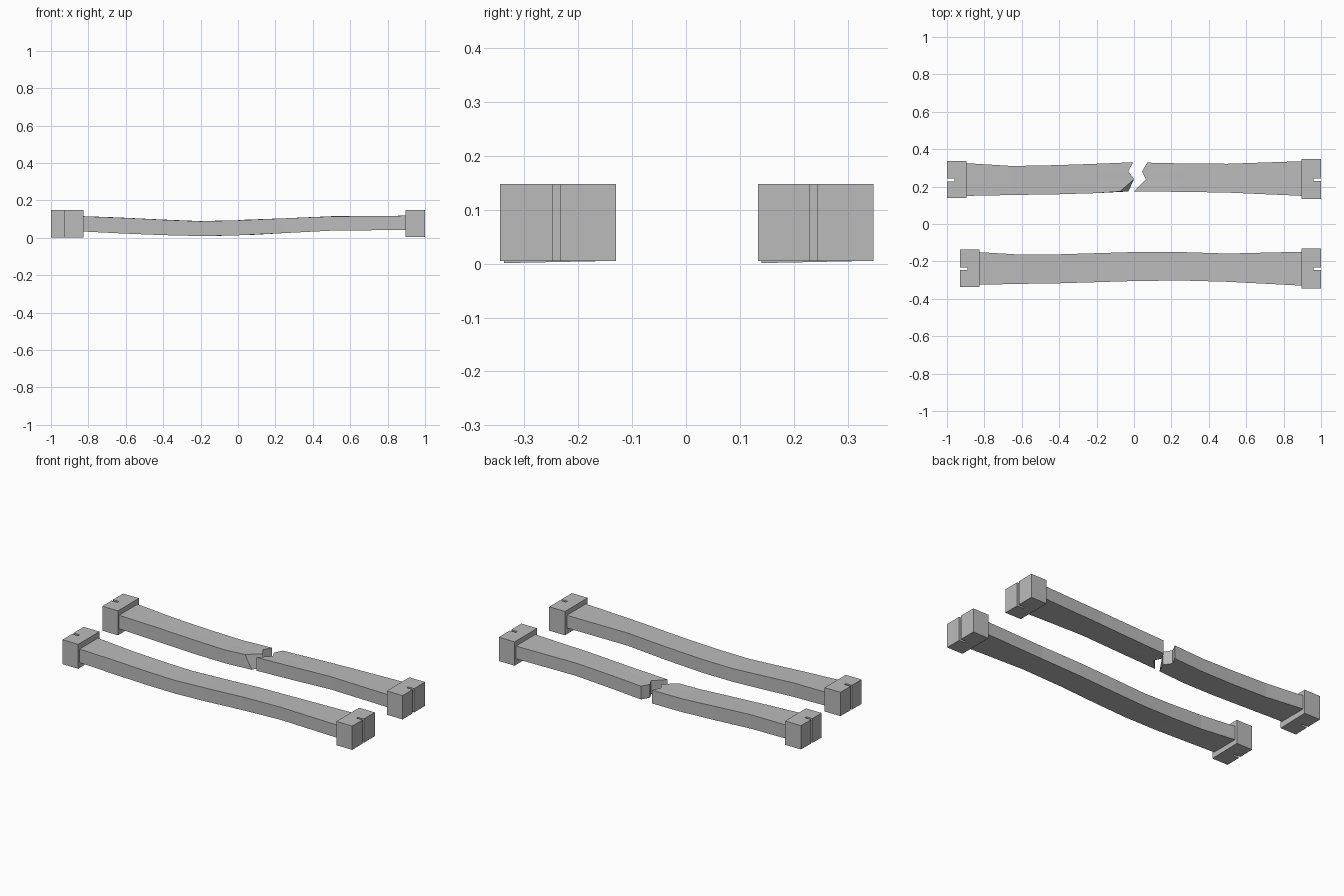
import bpy
import bmesh

if "Cube" in bpy.data.objects:
    bpy.data.objects.remove(bpy.data.objects["Cube"])

GREY = (0.5, 0.5, 0.5, 1)
mat = bpy.data.materials.new("plain grey")
mat.use_nodes = True
mat.diffuse_color = GREY
mat.node_tree.nodes["Principled BSDF"].inputs["Base Color"].default_value = GREY


def finish(name, bm):
    bmesh.ops.recalc_face_normals(bm, faces=bm.faces)
    mesh = bpy.data.meshes.new(name)
    bm.to_mesh(mesh)
    bm.free()
    mesh.materials.append(mat)
    obj = bpy.data.objects.new(name, mesh)
    bpy.context.collection.objects.link(obj)


def end_cap(name, inner, outer, y0, y1, slot_y, tilt=0.0):
    """Block with a narrow upright slot cut into its outer face."""
    deep = outer + (0.04 if inner > outer else -0.04)
    h = 0.007
    outline = [(inner, y0), (outer, y0), (outer, slot_y - h), (deep, slot_y - h),
               (deep, slot_y + h), (outer, slot_y + h), (outer, y1), (inner, y1)]
    bm = bmesh.new()
    low = [bm.verts.new((x, y, 0.005 - tilt * (y1 - y) / (y1 - y0))) for x, y in outline]
    high = [bm.verts.new((x, y, 0.148)) for x, y in outline]
    bm.faces.new(low)
    bm.faces.new(high)
    for i in range(len(low)):
        j = (i + 1) % len(low)
        bm.faces.new((low[i], low[j], high[j], high[i]))
    finish(name, bm)


def beam(name, stations, columns=(0, 1), jag_top=None, jag_low=None):
    """Loft of box sections; the last section may be a jagged break."""
    bm = bmesh.new()
    rings = []
    for k, (x, y0, y1, z0, z1) in enumerate(stations):
        broken = jag_top is not None and k == len(stations) - 1
        ring = []
        for i, t in enumerate(columns):
            ring.append(bm.verts.new((jag_low[i] if broken else x, y0 + t * (y1 - y0), z0)))
        for i, t in reversed(list(enumerate(columns))):
            ring.append(bm.verts.new((jag_top[i] if broken else x, y0 + t * (y1 - y0), z1)))
        rings.append(ring)
    n = len(rings[0])
    for a, b in zip(rings, rings[1:]):
        for i in range(n):
            j = (i + 1) % n
            bm.faces.new((a[i], a[j], b[j], b[i]))
    for ring in (rings[0], rings[-1]):
        for i in range(len(columns) - 1):
            bm.faces.new((ring[i], ring[i + 1], ring[n - 2 - i], ring[n - 1 - i]))
    finish(name, bm)


# Whole beam: x, front edge, back edge, underside, top
beam("whole_beam", [
    (-0.84, -0.325, -0.150, 0.034, 0.115), (-0.6, -0.320, -0.164, 0.022, 0.106),
    (-0.4, -0.317, -0.162, 0.014, 0.096), (-0.2, -0.311, -0.156, 0.009, 0.088),
    (0.0, -0.305, -0.150, 0.013, 0.093), (0.25, -0.302, -0.150, 0.025, 0.104),
    (0.5, -0.309, -0.158, 0.038, 0.114), (0.91, -0.330, -0.148, 0.042, 0.118)])
end_cap("whole_beam_right_cap", -0.825, -0.93, -0.338, -0.137, -0.24, 0.004)
end_cap("whole_beam_left_cap", 0.895, 1.0, -0.345, -0.13, -0.24)

# Broken beam: two halves with a jagged gap between them
COLUMNS = (0, 0.42, 0.69, 1)
beam("broken_beam_right_half", [
    (-0.91, 0.150, 0.326, 0.037, 0.118), (-0.65, 0.155, 0.310, 0.025, 0.109),
    (-0.4, 0.159, 0.315, 0.014, 0.097), (-0.2, 0.165, 0.322, 0.009, 0.089),
    (0, 0.174, 0.330, 0.012, 0.092)], COLUMNS,
    (-0.075, 0.0, -0.03, -0.005), (-0.03, 0.0, -0.03, -0.005))
jag = (0.0, 0.064, 0.043, 0.07)
beam("broken_beam_left_half", [
    (0.91, 0.150, 0.336, 0.042, 0.118), (0.5, 0.168, 0.322, 0.038, 0.115),
    (0.25, 0.172, 0.324, 0.025, 0.104), (0, 0.174, 0.328, 0.015, 0.095)],
    COLUMNS, jag, jag)
end_cap("broken_beam_right_cap", -0.895, -1.0, 0.14, 0.338, 0.235, 0.004)
end_cap("broken_beam_left_cap", 0.895, 1.0, 0.134, 0.348, 0.237)
